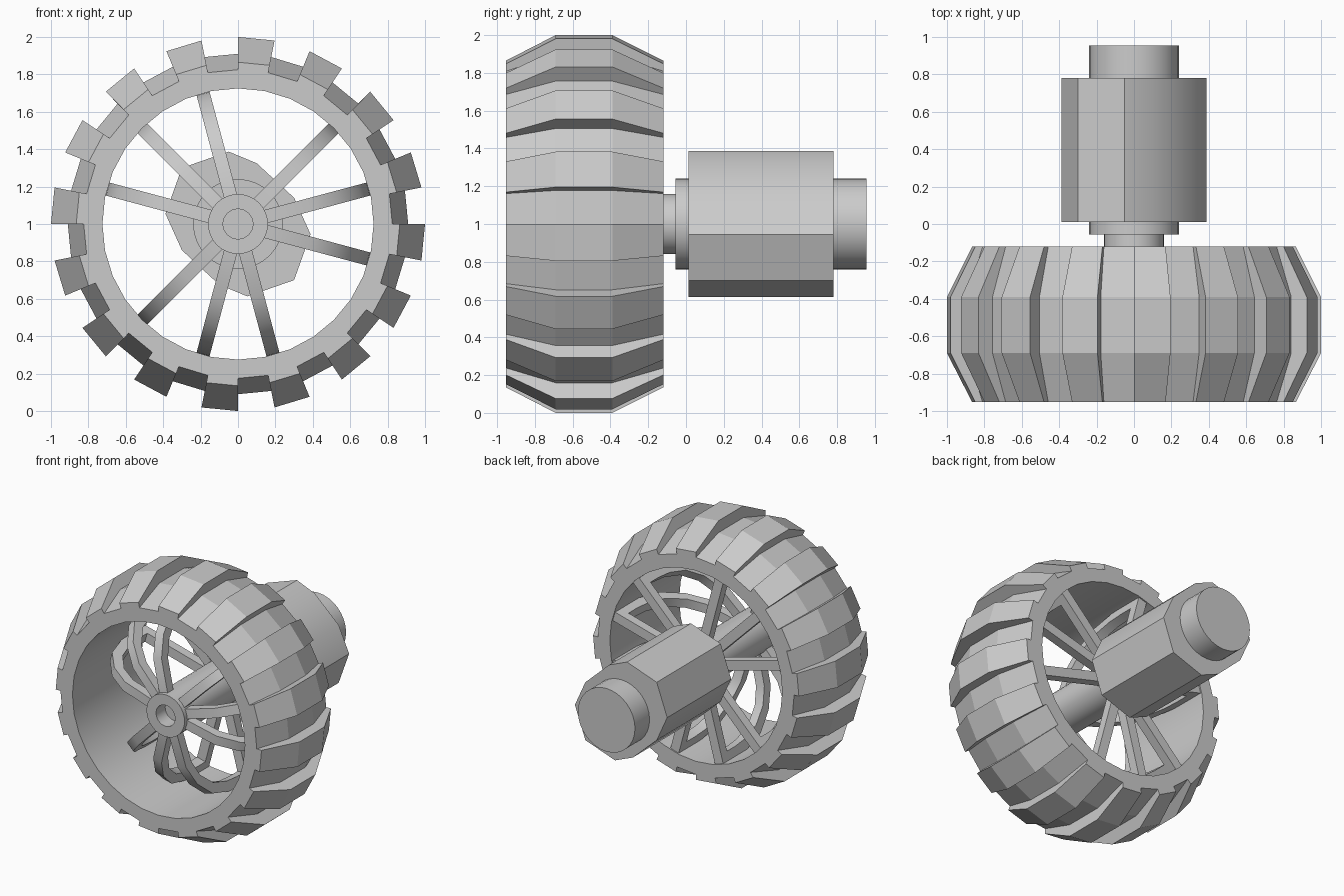
import bpy, bmesh
from math import sin, cos, pi, radians

if "Cube" in bpy.data.objects:
    bpy.data.objects.remove(bpy.data.objects["Cube"])

CZ = 1.0          # axle height
SEG = 32


def polar(r, a, y):
    return (r * cos(a), y, CZ + r * sin(a))


def finish(name, bm, smooth=None):
    bmesh.ops.remove_doubles(bm, verts=bm.verts, dist=0.0005)
    bmesh.ops.recalc_face_normals(bm, faces=bm.faces)
    me = bpy.data.meshes.new(name)
    bm.to_mesh(me)
    bm.free()
    ob = bpy.data.objects.new(name, me)
    bpy.context.collection.objects.link(ob)
    if smooth:
        bpy.ops.object.select_all(action='DESELECT')
        ob.select_set(True)
        bpy.context.view_layer.objects.active = ob
        bpy.ops.object.shade_smooth_by_angle(angle=radians(smooth))
    return ob


def face(bm, pts):
    bm.faces.new([bm.verts.new(p) for p in pts])


def lathe(name, profile, n=32):
    """Spin (radius, y) points around the axle."""
    bm = bmesh.new()
    for i in range(n):
        a, b = 2 * pi * i / n, 2 * pi * (i + 1) / n
        for (r0, y0), (r1, y1) in zip(profile, profile[1:]):
            pts = [polar(r0, a, y0), polar(r1, a, y1), polar(r1, b, y1), polar(r0, b, y0)]
            if r0 == 0:
                pts.pop()
            elif r1 == 0:
                pts.pop(2)
            face(bm, pts)
    return finish(name, bm, 30)


def prism(name, outline, y0, y1):
    """Extrude an x-z outline along the axle."""
    bm = bmesh.new()
    f = bm.faces.new([bm.verts.new((x, y0, CZ + z)) for x, z in outline])
    new = bmesh.ops.extrude_face_region(bm, geom=[f])['geom']
    bmesh.ops.translate(bm, vec=(0, y1 - y0, 0),
                        verts=[v for v in new if isinstance(v, bmesh.types.BMVert)])
    return finish(name, bm, 30)


# Tyre: barrel-shaped band with alternating raised lugs
ys = [-0.953, -0.69, -0.39, -0.12]
groove = [0.825, 0.91, 0.91, 0.825]
lug = [0.865, 1.0, 1.0, 0.865]
INNER = 0.725
bm = bmesh.new()
for i in range(SEG):
    a, b = 2 * pi * i / SEG, 2 * pi * (i + 1) / SEG
    raised = i % 2 == 1
    top = lug if raised else groove
    for k in range(3):
        face(bm, [polar(top[k], a, ys[k]), polar(top[k + 1], a, ys[k + 1]),
                  polar(top[k + 1], b, ys[k + 1]), polar(top[k], b, ys[k])])
        if raised:
            for t in (a, b):
                face(bm, [polar(groove[k], t, ys[k]), polar(groove[k + 1], t, ys[k + 1]),
                          polar(lug[k + 1], t, ys[k + 1]), polar(lug[k], t, ys[k])])
    for k in (0, 3):
        radii = [INNER, groove[k]] + ([lug[k]] if raised else [])
        for r0, r1 in zip(radii, radii[1:]):
            face(bm, [polar(r0, a, ys[k]), polar(r1, a, ys[k]),
                      polar(r1, b, ys[k]), polar(r0, b, ys[k])])
    face(bm, [polar(INNER, a, ys[0]), polar(INNER, a, ys[3]),
              polar(INNER, b, ys[3]), polar(INNER, b, ys[0])])
finish("tyre", bm, 12)

# Spokes: curved bands in three groups of three
outer = [(0.12, -0.84), (0.4, -0.82), (0.55, -0.74), (0.67, -0.6), (0.72, -0.42),
         (0.73, -0.25), (0.73, -0.13), (0.12, -0.13)]
inner = [(0.12, -0.77), (0.38, -0.75), (0.5, -0.69), (0.6, -0.57), (0.645, -0.42),
         (0.655, -0.3), (0.655, -0.2), (0.12, -0.2)]
HALF = 0.036
for centre in (15, 135, 255):
    for off in (-30, 0, 30):
        t = radians(centre + off)

        def at(p, s):
            r, y = p
            return (r * cos(t) - s * HALF * sin(t), y, CZ + r * sin(t) + s * HALF * cos(t))

        bm = bmesh.new()
        for o0, o1, i0, i1 in zip(outer, outer[1:], inner, inner[1:]):
            face(bm, [at(o0, -1), at(o1, -1), at(o1, 1), at(o0, 1)])
            face(bm, [at(i0, -1), at(i1, -1), at(i1, 1), at(i0, 1)])
            for s in (-1, 1):
                face(bm, [at(o0, s), at(o1, s), at(i1, s), at(i0, s)])
        for k in (0, -1):
            face(bm, [at(outer[k], -1), at(outer[k], 1), at(inner[k], 1), at(inner[k], -1)])
        finish("spoke", bm, 35)

# Hub tube with a bored front end
lathe("hub_shaft", [(0, -0.76), (0.08, -0.76), (0.08, -0.87), (0.16, -0.87), (0.16, 0.0), (0, 0.0)])

# Motor: collar, faceted housing and end cap
lathe("motor_collar", [(0, -0.055), (0.24, -0.055), (0.24, 0.03), (0, 0.03)])
half = [(-0.05, 0.387), (0.1, 0.325), (0.3, 0.14), (0.388, -0.055), (0.3, -0.3)]
prism("motor_housing", half + [(-x, -z) for x, z in half], 0.012, 0.78)
lathe("motor_end_cap", [(0, 0.76), (0.24, 0.76), (0.24, 0.955), (0, 0.955)])
